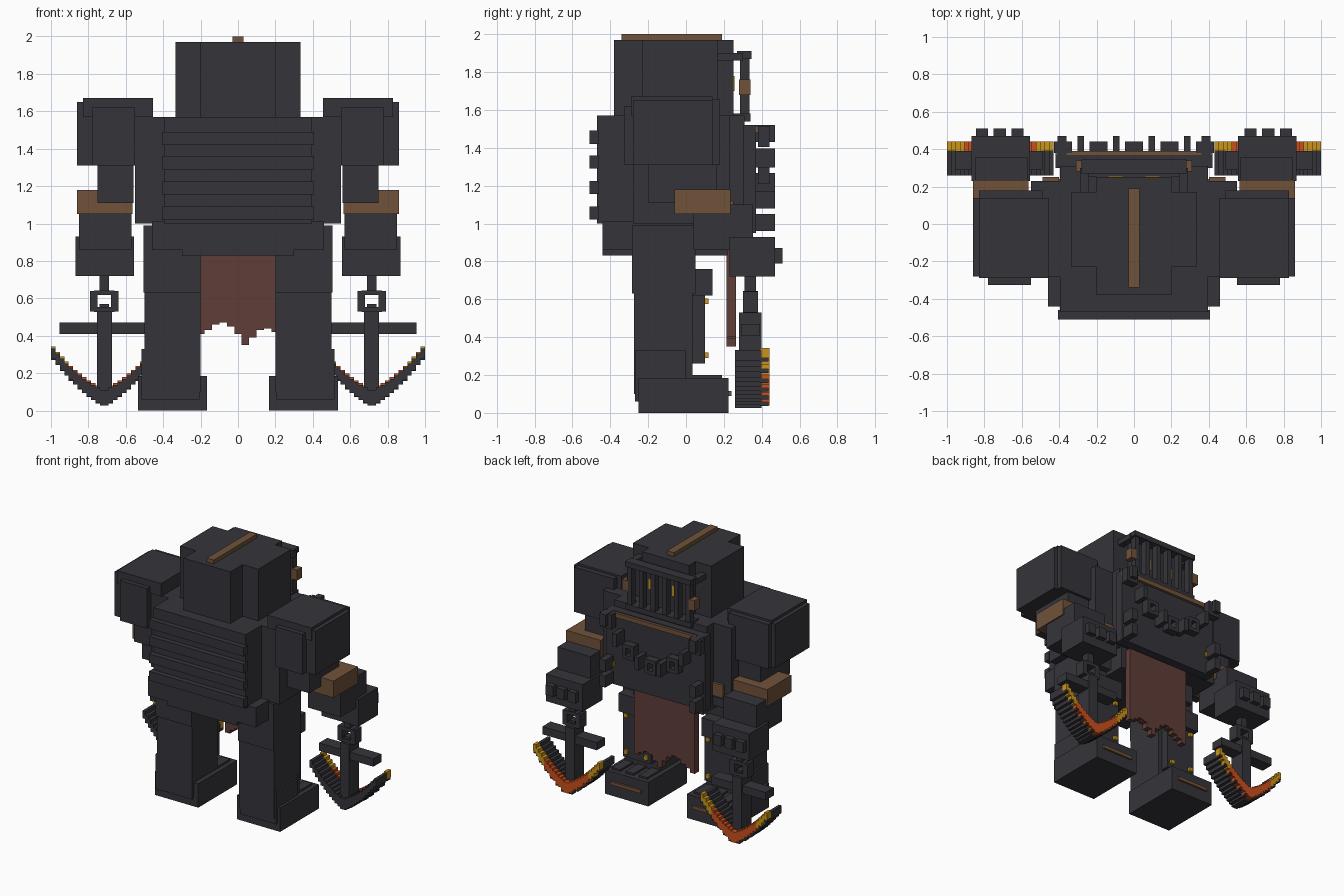
import bpy
import bmesh

if "Cube" in bpy.data.objects:
    bpy.data.objects.remove(bpy.data.objects["Cube"], do_unlink=True)


def material(name, red, green, blue):
    mat = bpy.data.materials.new(name)
    mat.use_nodes = True
    mat.diffuse_color = (red, green, blue, 1)
    mat.node_tree.nodes["Principled BSDF"].inputs["Base Color"].default_value = (red, green, blue, 1)
    return mat


iron = material("dark iron", .036, .034, .042)
bronze = material("bronze brown", .162, .084, .042)
leather = material("red brown cloth", .115, .048, .04)
ember = material("ember orange", .58, .08, .012)
gold = material("glowing yellow", .6, .3, .01)


def blocks(name, spans, mat):
    """One object made of several axis-aligned blocks, each given as x, y and z spans."""
    bm = bmesh.new()
    for span in spans:
        corners = bmesh.ops.create_cube(bm, size=1)["verts"]
        for vert in corners:
            for axis in range(3):
                vert.co[axis] = max(span[axis]) if vert.co[axis] > 0 else min(span[axis])
    mesh = bpy.data.meshes.new(name)
    bm.to_mesh(mesh)
    bm.free()
    mesh.materials.append(mat)
    obj = bpy.data.objects.new(name, mesh)
    bpy.context.collection.objects.link(obj)
    return obj


def box(name, x, y, z, mat=iron):
    blocks(name, [(x, y, z)], mat)


def flipped(x):
    return (-x[1], -x[0])


def pair_blocks(name, spans, mat=iron):
    blocks("left_" + name, spans, mat)
    blocks("right_" + name, [(flipped(x), y, z) for x, y, z in spans], mat)


def pair(name, x, y, z, mat=iron):
    pair_blocks(name, [(x, y, z)], mat)


def sym(half):
    return (-half, half)


def around(centre, half):
    return (centre - half, centre + half)


# Helmet with crest
box("helmet_wide", x=sym(.335), y=(-.23, .17), z=(1.55, 1.97))
box("helmet_deep", x=sym(.2), y=(-.38, .25), z=(1.55, 1.97))
box("helmet_crest", x=sym(.03), y=(-.34, .19), z=(1.95, 2), mat=bronze)

# Barred visor, glowing eyes and hinge studs
visor = [(sym(.28), (.27, .345), (1.87, 1.91)), (sym(.28), (.25, .34), (1.54, 1.58))]
for step in range(6):
    visor.append((around(-.25 + step * .1, .018), (.285, .335), (1.56, 1.89)))
blocks("visor_bars", visor, iron)
pair("eye", x=(.06, .14), y=(.24, .256), z=(1.7, 1.78), mat=gold)
pair("hinge_stud", x=(.26, .31), y=(.28, .34), z=(1.68, 1.76), mat=bronze)
pair("visor_arm", x=(.24, .29), y=(.16, .3), z=(1.86, 1.9))

# Torso, ribs on the back and plate on the chest
box("torso", x=sym(.395), y=(-.47, .31), z=(1, 1.57))
pair("torso_side", x=(.39, .55), y=(-.28, .23), z=(1, 1.57))
pair("side_buckle", x=(.4, .49), y=(.2, .25), z=(1.02, 1.12), mat=bronze)
blocks("back_ribs", [(sym(.405), (-.51, -.46), (z, z + .07)) for z in (1.02, 1.155, 1.29, 1.42)], iron)
box("chest_plate", x=sym(.42), y=(.3, .37), z=(.95, 1.52))
box("chest_band", x=sym(.42), y=(.36, .39), z=(1.48, 1.515), mat=bronze)
pair("plate_rivet", x=(.35, .385), y=(.36, .385), z=(1.09, 1.125), mat=gold)

# Chain draped over the chest plate
links = []
for step in range(9):
    x = (step - 4) * .095
    z = 1.2 + 1.8 * x * x
    if step % 2:
        links.append((around(x, .018), (.37, .47), around(z, .05)))
    else:
        for side in (-1, 1):
            links.append((around(x + side * .035, .014), (.38, .44), around(z, .05)))
            links.append((around(x, .048), (.38, .44), around(z + side * .042, .014)))
blocks("chest_chain", links, iron)
pair_blocks("chain_end", [((.36, .41), (.36, .47), (z, z + .09)) for z in (.96, 1.08, 1.43)])

# Pelvis and ragged cloth
box("pelvis", x=sym(.3), y=(-.44, .22), z=(.83, 1.02))
pair("pelvis_side", x=(.29, .46), y=(-.44, .1), z=(.86, 1.01))
hems = [.38, .41, .43, .46, .47, .45, .41, .35, .39, .43, .44, .42, .4]
strip = .52 / len(hems)
rags = []
for step, hem in enumerate(hems):
    left = -.26 + step * strip
    rags.append(((left, left + strip), (.215, .265), (hem, .98)))
blocks("waist_cloth", rags, leather)

# Shoulders
pair("shoulder_block", x=(.49, .83), y=(-.28, .18), z=(1.31, 1.655))
pair("shoulder_outer_plate", x=(.55, .86), y=(-.28, .14), z=(1.31, 1.65))
pair("shoulder_back_plate", x=(.55, .78), y=(-.325, .1), z=(1.31, 1.62))
pair("shoulder_cap", x=(.455, .83), y=(-.29, .14), z=(1.57, 1.67))

# Arms and fists
pair("upper_arm", x=(.56, .75), y=(-.2, .16), z=(1.11, 1.34))
pair("elbow_band", x=(.565, .86), y=(-.06, .235), z=(1.05, 1.18), mat=bronze)
pair("forearm", x=(.57, .85), y=(.04, .355), z=(.86, 1.1))
pair("fist", x=(.555, .87), y=(.23, .47), z=(.72, .93))
pair_blocks("knuckles", [((x, x + .065), (.46, .51), (.79, .87)) for x in (.59, .685, .78)])

# Anchors hanging from the fists
mid = .715
ring = [(around(mid, .025), (.31, .37), (.62, .74)), (around(mid, .025), (.31, .37), (.5, .57))]
for side in (-1, 1):
    ring.append((around(mid + side * .055, .02), (.3, .38), (.53, .64)))
    ring.append((around(mid, .055), (.3, .38), around(.585 + side * .045, .013)))
pair_blocks("anchor_ring", ring)
pair("anchor_shaft", x=around(mid, .04), y=(.28, .4), z=(.05, .53))
pair("anchor_stock", x=(.49, .955), y=(.29, .39), z=(.41, .47))

fluke, hot_edge, bright_edge = [], [], []
count = 12
width = .285 / count
for step in range(count):
    reach = (step + .5) * width
    low = .02 + .55 * reach + 1.4 * reach * reach
    thick = .085 - .1 * reach
    for side in (-1, 1):
        span = around(mid + side * reach, width / 2)
        fluke.append((span, (.26, .4), (low, low + thick)))
        edge = bright_edge if step > 7 else hot_edge
        edge.append((span, (.39, .44), (low + .012, low + thick + .01)))
        if step % 2:
            fluke.append((span, (.39, .435), (low - .004, low + .018)))
pair_blocks("anchor_fluke", fluke)
pair_blocks("anchor_hot_edge", hot_edge, ember)
pair_blocks("anchor_bright_tip", bright_edge, gold)

# Legs
pair("thigh", x=(.2, .505), y=(-.285, .05), z=(.63, .99))
pair("knee", x=(.23, .48), y=(-.11, .14), z=(.62, .76))
pair("shin", x=(.2, .5), y=(-.275, .035), z=(.1, .63))
pair("shin_plate", x=(.23, .47), y=(.03, .1), z=(.26, .62))
rivets = [((x, x + .03), (.095, .12), (z, z + .03)) for x in (.25, .42) for z in (.29, .575)]
pair_blocks("shin_rivets", rivets, gold)

# Boots
pair("boot_cuff", x=(.205, .515), y=(-.27, 0), z=(.06, .33))
pair("boot", x=(.165, .535), y=(-.25, .225), z=(0, .185))
pair_blocks("toe_ridges", [((x, x + .07), (-.04, .19), (.17, .2)) for x in (.2, .315, .43)])
pair("toe_band", x=(.22, .48), y=(.22, .24), z=(.09, .115), mat=bronze)
